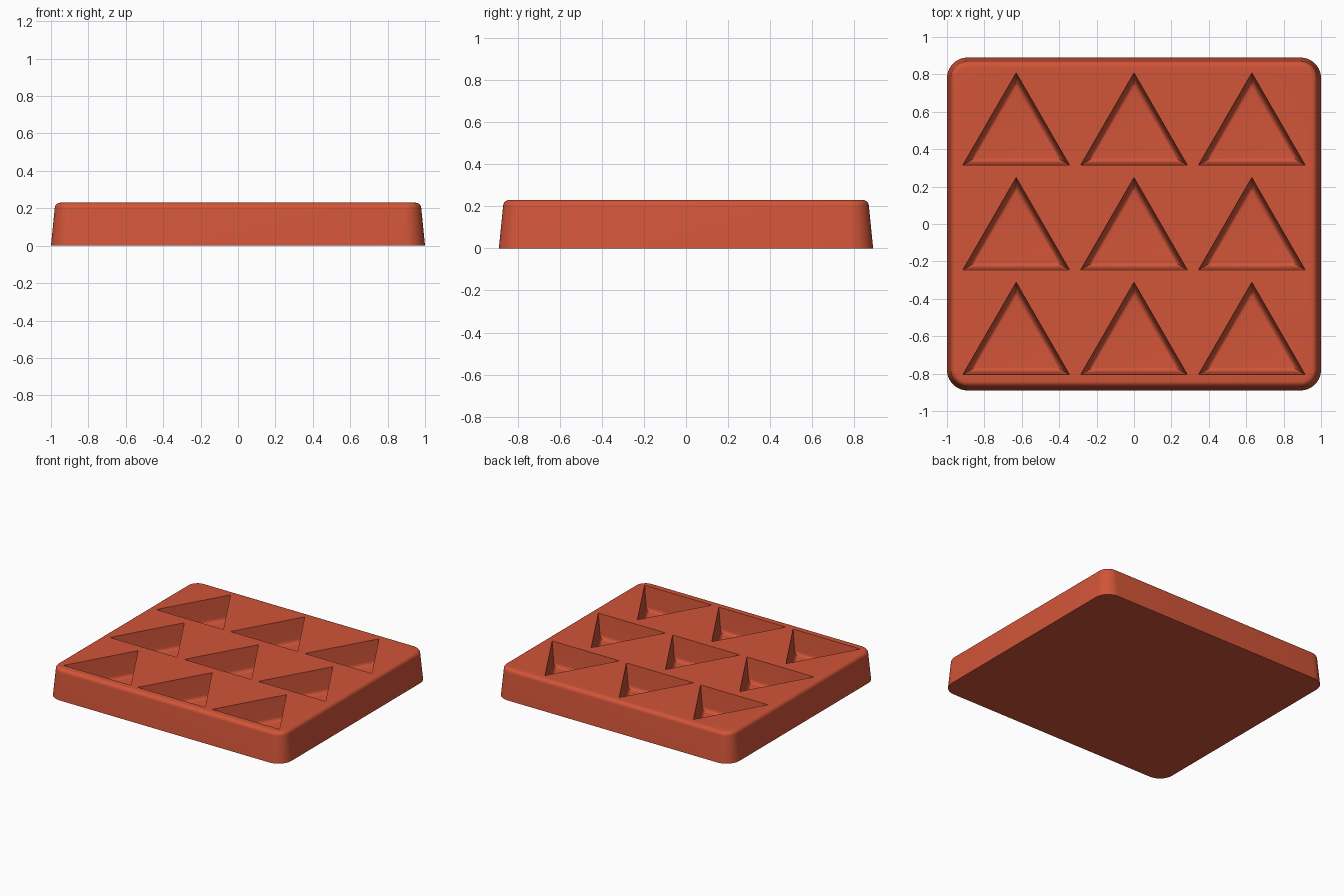
import bpy, bmesh, math

cube = bpy.data.objects.get("Cube")
if cube:
    bpy.data.objects.remove(cube, do_unlink=True)

HX, HY, H = 1.0, 0.89, 0.23       # half sizes and height
DRAFT = 0.02                      # wall lean over the height
EDGE = 0.03                       # top edge rounding
DEPTH, FILLET = 0.18, 0.03        # pocket depth and floor rounding
SIDE = 0.57                       # triangle side length
PITCH_X, PITCH_Y = 0.63, 0.56

mat = bpy.data.materials.new("terracotta red")
mat.use_nodes = True
colour = (0.64, 0.09, 0.04, 1)
mat.diffuse_color = colour
bsdf = mat.node_tree.nodes["Principled BSDF"]
bsdf.inputs["Base Color"].default_value = colour
bsdf.inputs["Roughness"].default_value = 0.6

bm = bmesh.new()


def rounded_rect(inset, z, radius=0.11, steps=10):
    r = radius - inset
    ring = []
    for k, (sx, sy) in enumerate(((1, 1), (-1, 1), (-1, -1), (1, -1))):
        for i in range(steps + 1):
            a = math.pi / 2 * (k + i / steps)
            ring.append(bm.verts.new((sx * (HX - radius) + r * math.cos(a),
                                      sy * (HY - radius) + r * math.sin(a), z)))
    return ring


def triangle(cx, cy, inset, z):
    r = SIDE / math.sqrt(3) - 2 * inset
    angles = [math.radians(d) for d in (90, 210, 330)]
    return [bm.verts.new((cx + r * math.cos(a), cy + r * math.sin(a), z)) for a in angles]


def loft(rings):
    for a, b in zip(rings, rings[1:]):
        for i in range(len(a)):
            j = (i + 1) % len(a)
            bm.faces.new((a[i], a[j], b[j], b[i]))


def loop_edges(ring):
    return [bm.edges.get((v, ring[i - 1])) or bm.edges.new((v, ring[i - 1]))
            for i, v in enumerate(ring)]


# Outer block: leaning walls, rounded top edge, flat underside
quarter = [math.pi / 2 * i / 6 for i in range(7)]
rings = [rounded_rect(0, 0)]
for a in quarter:
    rings.append(rounded_rect(DRAFT + EDGE * (1 - math.cos(a)),
                              H - EDGE + EDGE * math.sin(a)))
loft(rings)
bm.faces.new(rings[0])
rim = loop_edges(rings[-1])

# Nine triangular pockets with leaning walls and filleted floors
base_to_centre = SIDE / math.sqrt(12)
lean = 0.013
for col in (-1, 0, 1):
    for row in (-1, 0, 1):
        cx, cy = col * PITCH_X, row * PITCH_Y - 0.245 + base_to_centre
        rings = [triangle(cx, cy, 0, H)]
        for a in quarter:
            rings.append(triangle(cx, cy, lean + FILLET * (1 - math.cos(a)),
                                  H - DEPTH + FILLET * (1 - math.sin(a))))
        loft(rings)
        bm.faces.new(rings[-1])
        rim += loop_edges(rings[0])

# Flat top around the pocket openings
bmesh.ops.triangle_fill(bm, edges=rim, use_beauty=True, normal=(0, 0, 1))
bmesh.ops.recalc_face_normals(bm, faces=bm.faces)

mesh = bpy.data.meshes.new("mould_tray")
bm.to_mesh(mesh)
bm.free()
mesh.materials.append(mat)
tray = bpy.data.objects.new("mould_tray", mesh)
bpy.context.collection.objects.link(tray)
bpy.context.view_layer.objects.active = tray
tray.select_set(True)
bpy.ops.object.shade_smooth_by_angle(angle=math.radians(30))
